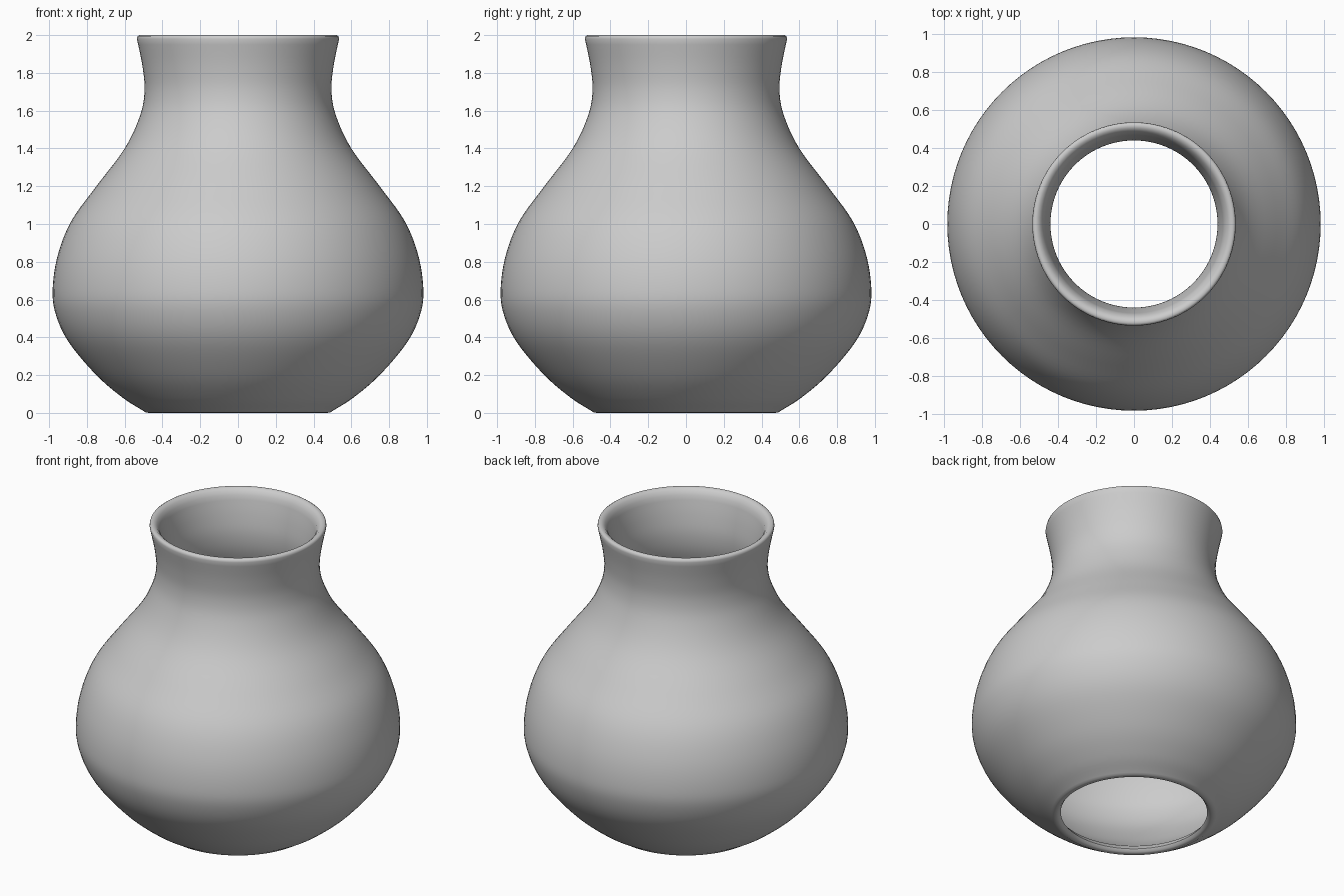
import bpy
import bmesh
import math
from mathutils import Vector

cube = bpy.data.objects.get("Cube")
if cube:
    bpy.data.objects.remove(cube, do_unlink=True)

# Plain grey clay
clay = bpy.data.materials.new("grey_clay")
clay.use_nodes = True
grey = (0.6, 0.6, 0.6, 1)
clay.diffuse_color = grey
clay.node_tree.nodes["Principled BSDF"].inputs["Base Color"].default_value = grey

WALL = 0.055
SEGMENTS = 96
STEPS = 5


def smooth_path(points, steps):
    """Catmull-Rom curve through the points."""
    pts = [points[0] * 2 - points[1], *points, points[-1] * 2 - points[-2]]
    path = []
    for a, b, c, d in zip(pts, pts[1:], pts[2:], pts[3:]):
        for i in range(steps):
            t = i / steps
            path.append((b * 2 + (c - a) * t + (a * 2 - b * 5 + c * 4 - d) * t**2
                         + (b * 3 - a - c * 3 + d) * t**3) / 2)
    return path + [points[-1]]


# Outer wall as radius, height
outer_points = [Vector(p) for p in (
    (0.5, 0.01), (0.61, 0.08), (0.75, 0.2), (0.9, 0.38), (0.97, 0.54),
    (0.98, 0.68), (0.95, 0.85), (0.88, 1.02), (0.75, 1.2), (0.6, 1.4),
    (0.52, 1.57), (0.495, 1.7), (0.505, 1.83), (0.535, 1.98))]
outer = smooth_path(outer_points, STEPS)

# Inner wall, offset along the profile normal
inner = []
for i, p in enumerate(outer):
    along = (outer[min(i + 1, len(outer) - 1)] - outer[max(i - 1, 0)]).normalized()
    inner.append(p + Vector((-along.y, along.x)) * WALL)
inner = [p for p in inner if 0.03 < p.y < 1.97]

# Rounded lips join both walls into one closed profile
top_lip = [Vector(p) for p in ((0.532, 1.994), (0.522, 2), (0.505, 1.998), (0.49, 1.985))]
foot_lip = [Vector(p) for p in ((0.443, 0.02), (0.455, 0.004), (0.47, 0), (0.488, 0.002))]
profile = outer + top_lip + inner[::-1] + foot_lip

# Revolve the profile around z
bm = bmesh.new()
rings = []
for s in range(SEGMENTS):
    angle = math.tau * s / SEGMENTS
    rings.append([bm.verts.new((p.x * math.cos(angle), p.x * math.sin(angle), p.y))
                  for p in profile])
for s, ring in enumerate(rings):
    following = rings[(s + 1) % SEGMENTS]
    for i in range(len(profile)):
        j = (i + 1) % len(profile)
        bm.faces.new((ring[i], following[i], following[j], ring[j]))
bmesh.ops.recalc_face_normals(bm, faces=bm.faces)

mesh = bpy.data.meshes.new("pot")
bm.to_mesh(mesh)
bm.free()
mesh.materials.append(clay)
pot = bpy.data.objects.new("pot", mesh)
bpy.context.collection.objects.link(pot)

bpy.context.view_layer.objects.active = pot
pot.select_set(True)
bpy.ops.object.shade_smooth_by_angle(angle=math.radians(60))
